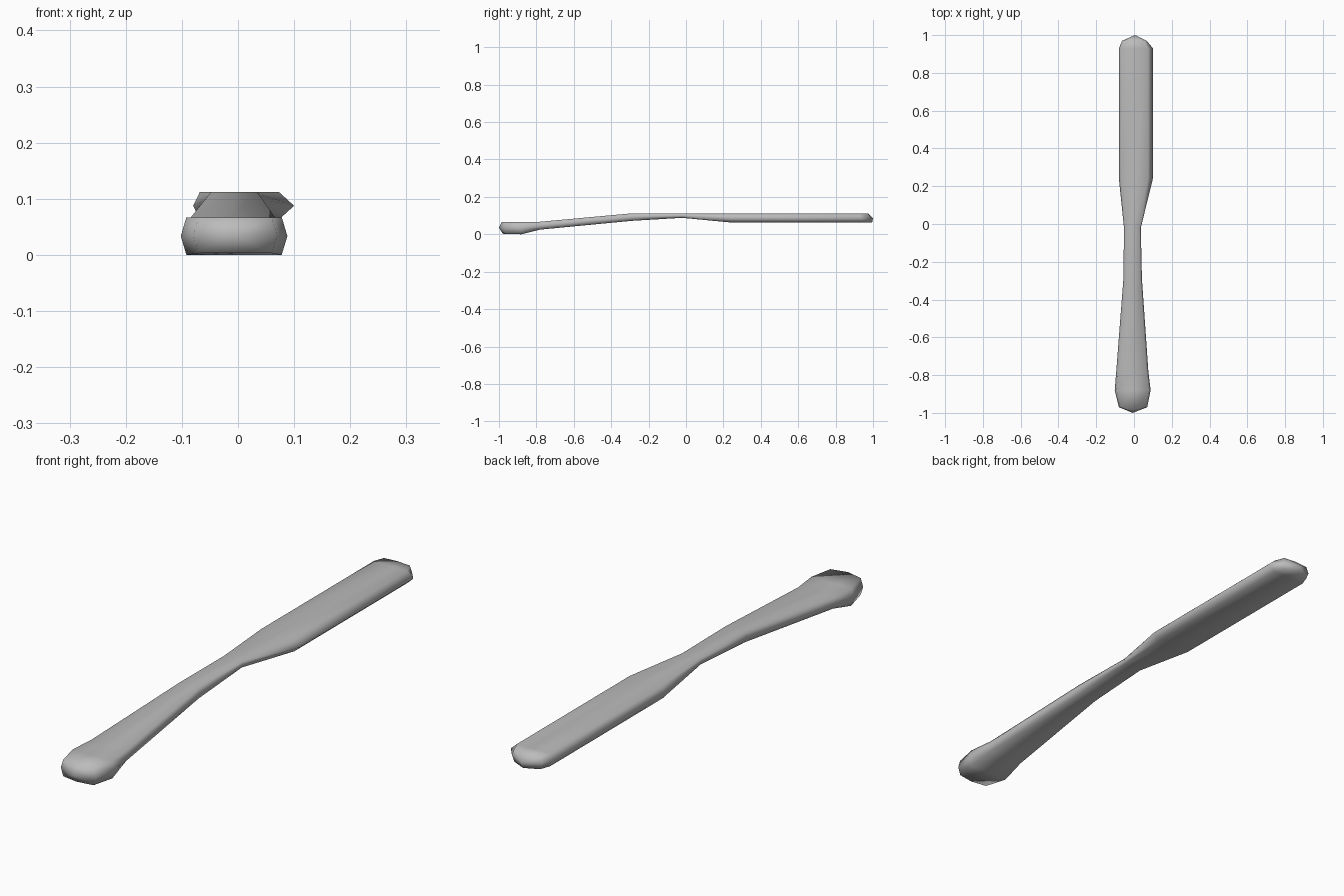
import bpy
import bmesh

cube = bpy.data.objects.get("Cube")
if cube:
    bpy.data.objects.remove(cube, do_unlink=True)

steel = bpy.data.materials.new("grey steel")
steel.use_nodes = True
GREY = (0.5, 0.5, 0.5, 1)
steel.diffuse_color = GREY
steel.node_tree.nodes["Principled BSDF"].inputs["Base Color"].default_value = GREY

# Stations along the knife: y, left and right edge x, bottom z, top z, left and right bevel
STATIONS = [
    (-0.97, -0.08, 0.07, 0.003, 0.067, 0.01, 0.01),
    (-0.88, -0.102, 0.088, 0.0, 0.067, 0.01, 0.01),
    (-0.78, -0.094, 0.076, 0.025, 0.067, 0.01, 0.01),
    (-0.29, -0.056, 0.042, 0.072, 0.112, 0.008, 0.008),
    (-0.02, -0.053, 0.036, 0.088, 0.112, 0.006, 0.006),
    (0.24, -0.08, 0.1, 0.063, 0.112, 0.012, 0.027),
    (0.93, -0.08, 0.1, 0.063, 0.112, 0.012, 0.027),
    (0.97, -0.063, 0.067, 0.063, 0.112, 0.01, 0.01),
]


def ring(bm, y, x0, x1, z0, z1, b0, b1):
    """Eight-point section with bevelled sides and a centre line."""
    mid, c = (z0 + z1) / 2, (x0 + x1) / 2
    pts = [(x0, mid), (x0 + b0, z1), (c, z1), (x1 - b1, z1),
           (x1, mid), (x1 - b1, z0), (c, z0), (x0 + b0, z0)]
    return [bm.verts.new((x, y, z)) for x, z in pts]


def rounded_end(bm, section, tip, top_y, bottom_y):
    """Close an end with a pointed centre, pulling the centre line outwards."""
    section[2].co.y, section[6].co.y = top_y, bottom_y
    point = bm.verts.new(tip)
    for i in range(0, 8, 2):
        a, b, c = (section[(i + k) % 8] for k in range(3))
        bm.faces.new((point, a, b, c))


# Lofted blade and handle
bm = bmesh.new()
rings = [ring(bm, *s) for s in STATIONS]
for a, b in zip(rings, rings[1:]):
    for i in range(8):
        j = (i + 1) % 8
        bm.faces.new((a[i], a[j], b[j], b[i]))
rounded_end(bm, rings[0], (-0.007, -1.0, 0.035), -0.985, -0.98)
rounded_end(bm, rings[-1], (0.005, 1.0, 0.085), 0.975, 0.995)
bmesh.ops.recalc_face_normals(bm, faces=bm.faces)
for face in bm.faces:
    face.smooth = True

mesh = bpy.data.meshes.new("table_knife")
bm.to_mesh(mesh)
bm.free()
mesh.materials.append(steel)
knife = bpy.data.objects.new("table_knife", mesh)
bpy.context.collection.objects.link(knife)
